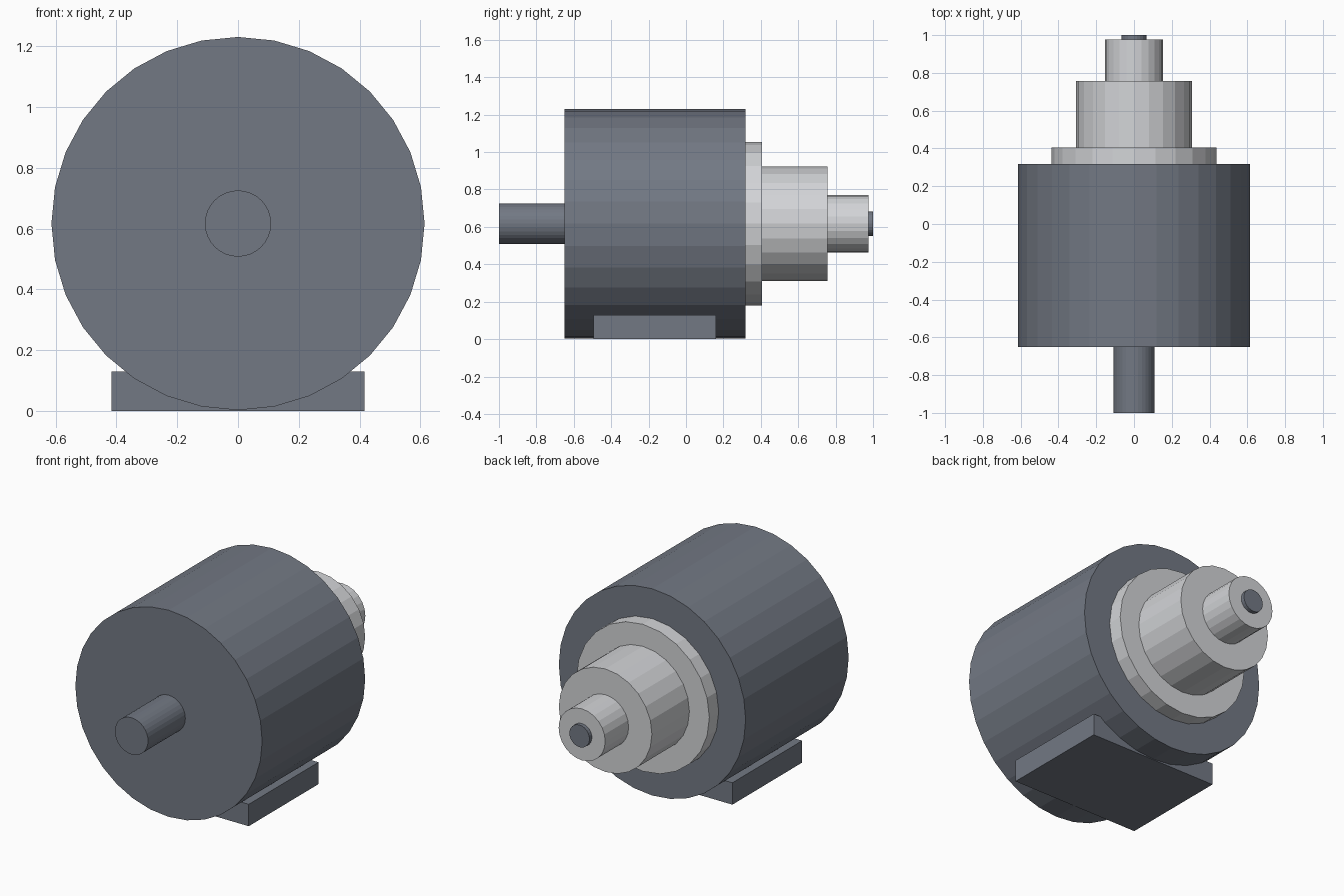
import bpy
from math import pi

if "Cube" in bpy.data.objects:
    bpy.data.objects.remove(bpy.data.objects["Cube"])

AXIS_Z = 0.617  # height of the common shaft axis

dark = bpy.data.materials.new("dark_grey")
dark.diffuse_color = (0.17, 0.19, 0.23, 1)
dark.use_nodes = True
dark.node_tree.nodes["Principled BSDF"].inputs["Base Color"].default_value = dark.diffuse_color
light = bpy.data.materials.new("light_grey")
light.diffuse_color = (0.65, 0.66, 0.68, 1)
light.use_nodes = True
light.node_tree.nodes["Principled BSDF"].inputs["Base Color"].default_value = light.diffuse_color


def cylinder(name, radius, y0, y1, sides, mat):
    """Flat-faced cylinder along y, with a vertex at the top."""
    bpy.ops.mesh.primitive_cylinder_add(
        vertices=sides, radius=radius, depth=y1 - y0,
        location=(0, (y0 + y1) / 2, AXIS_Z), rotation=(pi / 2, 0, 0))
    ob = bpy.context.object
    ob.name = name
    ob.data.materials.append(mat)


# Motor housing and front drive shaft
cylinder("motor_housing", 0.614, -0.65, 0.317, 32, dark)
cylinder("drive_shaft", 0.109, -1.0, -0.65, 32, dark)

# Stepped rear end: flange, collar, nose and shaft tip
cylinder("rear_flange", 0.437, 0.317, 0.405, 24, light)
cylinder("rear_collar", 0.306, 0.405, 0.757, 24, light)
cylinder("rear_nose", 0.153, 0.757, 0.977, 24, light)
cylinder("rear_shaft_tip", 0.066, 0.977, 1.0, 24, dark)

# Mounting base block
y0, y1, height = -0.495, 0.16, 0.13
bpy.ops.mesh.primitive_cube_add(
    size=1, location=(0, (y0 + y1) / 2, height / 2), scale=(0.834, y1 - y0, height))
base = bpy.context.object
base.name = "mounting_base"
base.data.materials.append(dark)
